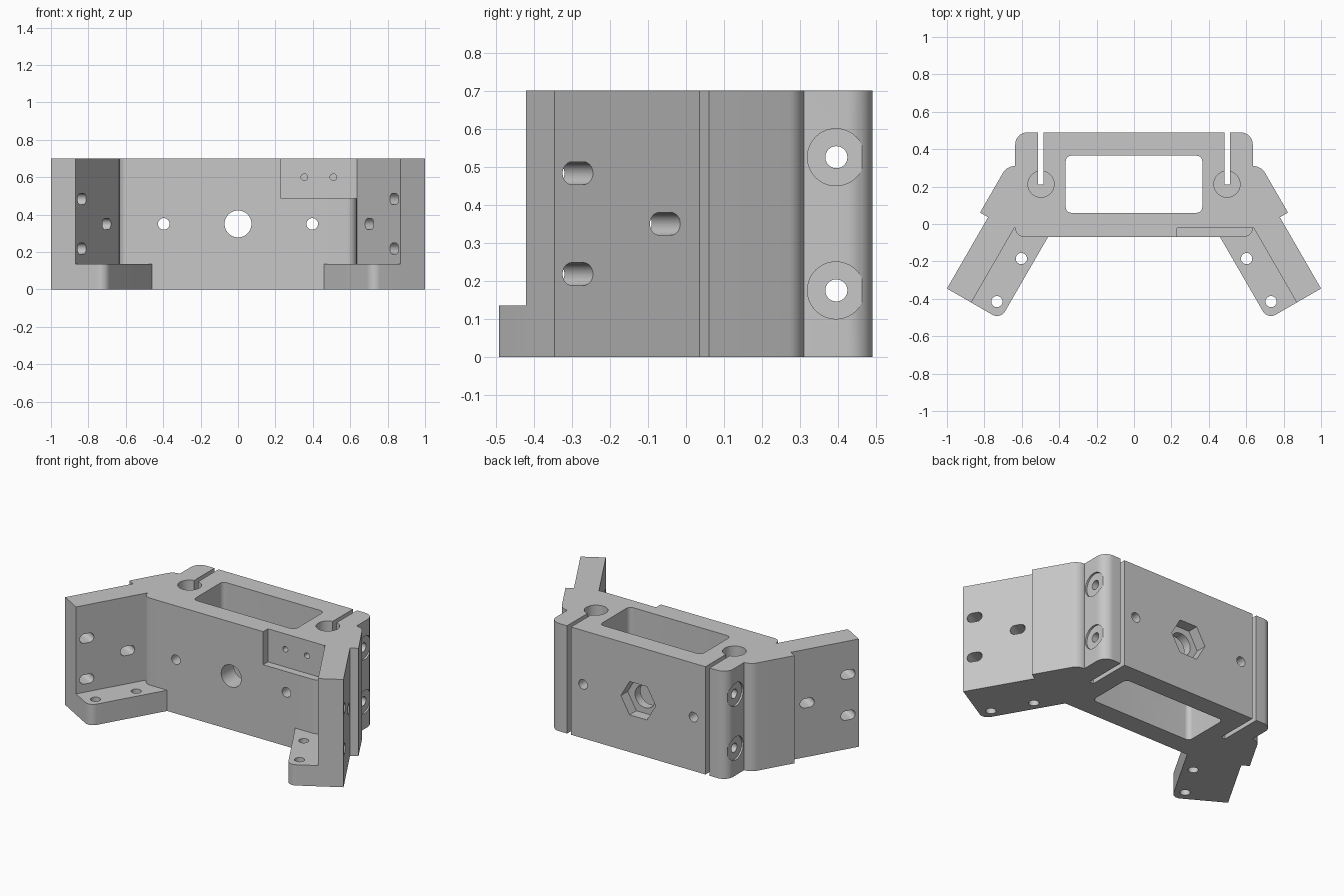
import bpy, bmesh, math
from mathutils import Vector, Matrix

if "Cube" in bpy.data.objects:
    bpy.data.objects.remove(bpy.data.objects["Cube"])

HEIGHT, FOOT = 0.7, 0.135
SHADE = (0.57, 0.57, 0.57, 1)
grey = bpy.data.materials.new("plain grey")
grey.use_nodes = True
grey.diffuse_color = SHADE
grey.node_tree.nodes["Principled BSDF"].inputs["Base Color"].default_value = SHADE

# Extrusion frames: columns are profile u, profile v, extrusion direction
ALONG_Z = Matrix.Identity(3)
ALONG_Y = Matrix(((1, 0, 0), (0, 0, 1), (0, 1, 0)))
ALONG_X = Matrix(((0, 0, 1), (1, 0, 0), (0, 1, 0)))
C, S = math.cos(math.radians(30)), 0.5
ARM = Matrix(((-S, 0, -C), (C, 0, -S), (0, 1, 0)))  # u along arm, w inward
TIP = (1, -0.345, 0)


def arm_point(along, inward, r=0):
    return (TIP[0] - S * along - C * inward, TIP[1] + C * along - S * inward, r)


def rounded(points, steps=10):
    """Profile from (x, y, corner radius) entries."""
    out = []
    n = len(points)
    for i, (x, y, r) in enumerate(points):
        p = Vector((x, y))
        if r == 0:
            out.append(p)
            continue
        a = (Vector(points[i - 1][:2]) - p).normalized()
        b = (Vector(points[(i + 1) % n][:2]) - p).normalized()
        half = math.acos(a.dot(b)) / 2
        centre = p + (a + b).normalized() * (r / math.sin(half))
        start = p + a * (r / math.tan(half)) - centre
        end = p + b * (r / math.tan(half)) - centre
        sweep = math.pi - 2 * half
        for k in range(steps + 1):
            t = sweep * k / steps
            out.append(centre + (start * math.sin(sweep - t) + end * math.sin(t)) / math.sin(sweep))
    return out


def rect(x0, x1, y0, y1, r=0):
    return rounded([(x0, y0, r), (x1, y0, r), (x1, y1, r), (x0, y1, r)])


def circle(x, y, r, n=40):
    return [Vector((x + r * math.cos(math.tau * k / n),
                    y + r * math.sin(math.tau * k / n))) for k in range(n)]


def add_ring(bm, profile, w, frame=ALONG_Z, origin=(0, 0, 0), side=1):
    ring = []
    for p in profile:
        co = frame @ Vector((p.x, p.y, w)) + Vector(origin)
        ring.append(bm.verts.new((co.x * side, co.y, co.z)))
    return ring


def bridge(bm, low, high):
    for i in range(len(low)):
        bm.faces.new((low[i - 1], low[i], high[i], high[i - 1]))


def finish(bm, name):
    bmesh.ops.remove_doubles(bm, verts=bm.verts, dist=0.00005)
    bmesh.ops.recalc_face_normals(bm, faces=bm.faces)
    mesh = bpy.data.meshes.new(name)
    bm.to_mesh(mesh)
    bm.free()
    mesh.materials.append(grey)
    obj = bpy.data.objects.new(name, mesh)
    bpy.context.collection.objects.link(obj)
    return obj


def prism(name, profile, w0, w1, *placing):
    bm = bmesh.new()
    low, high = (add_ring(bm, profile, w, *placing) for w in (w0, w1))
    bm.faces.new(low)
    bm.faces.new(high)
    bridge(bm, low, high)
    return finish(bm, name)


# Bracket body: an upper outline over a wider lower outline that forms the feet
inner = [(0.46, -0.07, 0), (0.635, -0.07, 0.05), (0.635, -0.013, 0), arm_point(0, 0.15)]
toe = arm_point(0, 0.33, 0.05)
outer = [arm_point(0, 0), arm_point(0.44, 0), arm_point(0.44, -0.05),
         arm_point(0.727, -0.05, 0.075), (0.635, 0.31, 0), (0.635, 0.49, 0.065)]


def both_sides(points):
    return rounded(points + [(-x, y, r) for x, y, r in reversed(points)])


bm = bmesh.new()
upper = both_sides(inner + outer)
lower = both_sides([inner[0], toe, inner[-1]] + outer)
for profile, z0, z1, cap in ((lower, 0, FOOT, 0), (upper, FOOT, HEIGHT, 1)):
    rings = [add_ring(bm, profile, z) for z in (z0, z1)]
    bridge(bm, *rings)
    bm.faces.new(rings[cap])
for side in (1, -1):
    bm.faces.new(add_ring(bm, rounded(inner + [toe]), FOOT, ALONG_Z, (0, 0, 0), side))
body = finish(bm, "bracket_body")

# Central window, through bore, nut pocket and sensor recess
cutters = [
    prism("window", rect(-0.365, 0.365, 0.06, 0.365, 0.03), -0.1, 0.8),
    prism("bore", circle(0, 0.35, 0.072), -0.2, 0.6, ALONG_Y),
    prism("nut_pocket", circle(0, 0.35, 0.125, 6), 0.42, 0.6, ALONG_Y),
    prism("recess", rect(0.23, 0.637, 0.485, 0.8), -0.2, -0.021, ALONG_Y),
]
for x in (0.355, 0.51):
    cutters.append(prism("pilot_hole", circle(x, 0.6, 0.018, 20), -0.2, 0.05, ALONG_Y))

# Clamp screw holes run the full width
for z in (0.175, 0.525):
    cutters.append(prism("clamp_hole", circle(0.395, z, 0.029), -0.75, 0.75, ALONG_X))

for side in (1, -1):
    def cut(name, profile, w0, w1, frame=ALONG_Z, origin=(0, 0, 0)):
        cutters.append(prism(name, profile, w0, w1, frame, origin, side))

    # Rod sockets with clamping slits
    cut("socket", circle(0.497, 0.213, 0.07), 0.08, 0.8)
    cut("slit", rect(0.483, 0.512, 0.21, 0.6), -0.1, 0.8)
    cut("mount_hole", circle(0.397, 0.35, 0.031), -0.2, 0.6, ALONG_Y)
    for z in (0.175, 0.525):
        cut("counterbore", circle(0.394, z, 0.075), 0.623, 0.7, ALONG_X)
    # Foot holes
    for x, y in ((0.602, -0.185), (0.733, -0.415)):
        cut("foot_hole", circle(x, y, 0.03), -0.1, 0.2)
    # Arm slots
    for along, z in ((0.07, 0.218), (0.07, 0.483), (0.335, 0.35)):
        cut("arm_slot", rect(along - 0.046, along + 0.046, z - 0.03, z + 0.03, 0.0295),
            -0.1, 0.25, ARM, TIP)

bpy.context.view_layer.objects.active = body
for tool in cutters:
    mod = body.modifiers.new(tool.name, 'BOOLEAN')
    mod.operation = 'DIFFERENCE'
    mod.solver = 'MANIFOLD'
    mod.object = tool
    bpy.ops.object.modifier_apply(modifier=mod.name)
    bpy.data.objects.remove(tool)

bpy.ops.object.select_all(action='DESELECT')
body.select_set(True)
bpy.ops.object.shade_smooth_by_angle(angle=math.radians(30))
